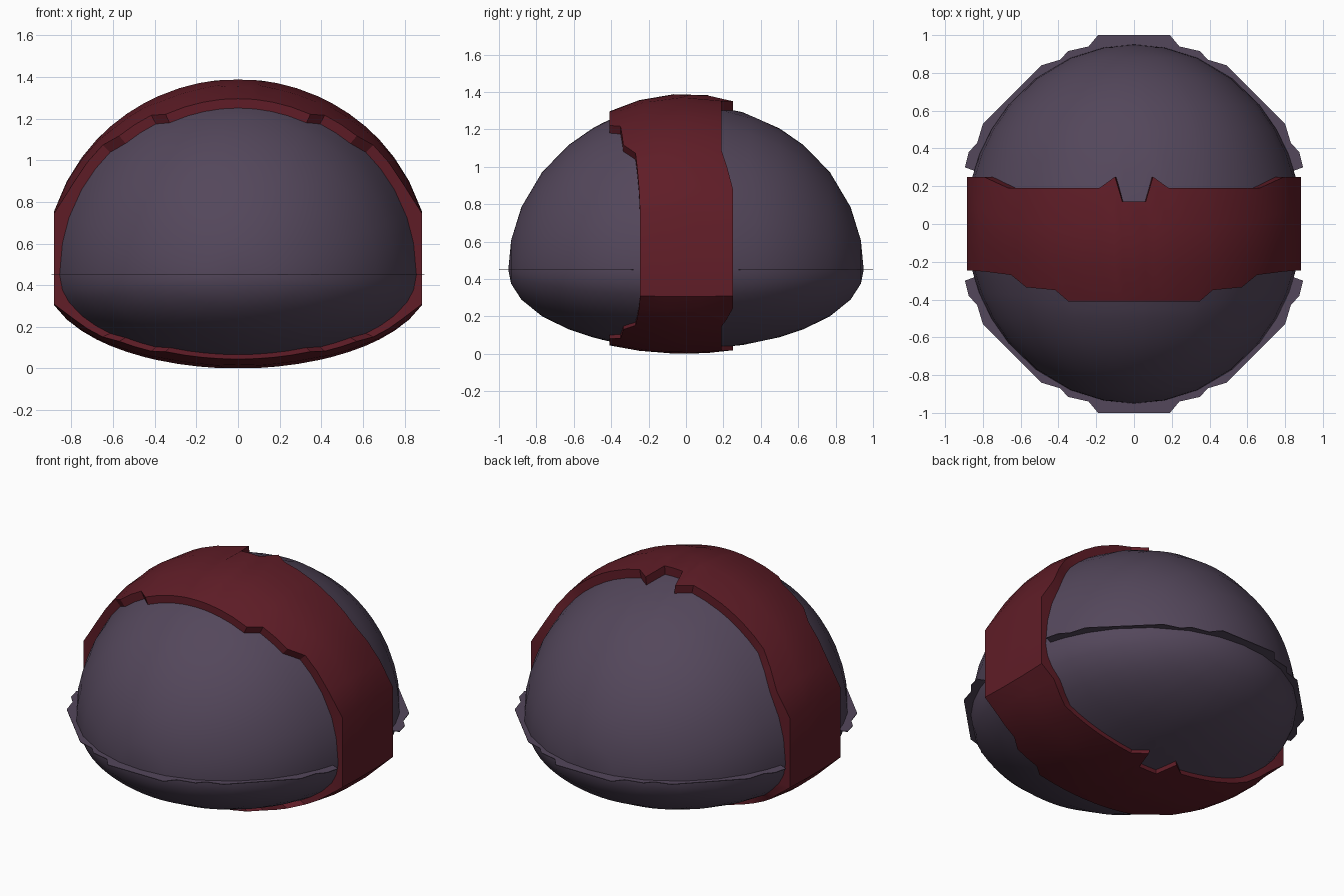
import bpy, bmesh, math

if "Cube" in bpy.data.objects:
    bpy.data.objects.remove(bpy.data.objects["Cube"])

ZC = 0.45            # height of the seam
SQUASH = 0.45 / 0.94  # the lower half is flattened

# Band edge as (distance from centre, y)
FRONT = [(0, -.41), (.37, -.41), (.43, -.35), (.585, -.335), (.65, -.27), (.8, -.25), (.9, -.24)]
BACK = [(0, .12), (.06, .12), (.10, .25), (.18, .19), (.68, .19), (.76, .25), (.9, .25)]
XS = [0, .06, .10, .18, .27, .37, .43, .51, .585, .65, .72, .79, .852]


def edge(table, x):
    x = min(abs(x), .9)
    for (x0, y0), (x1, y1) in zip(table, table[1:]):
        if x <= x1:
            return y0 + (y1 - y0) * (x - x0) / (x1 - x0)
    return table[-1][1]


def angles(with_seam):
    quarter = [math.acos(x / .9) for x in reversed(XS)]
    if with_seam:
        quarter = [0, .18] + quarter
    upper = quarter + [math.pi - a for a in reversed(quarter[:-1])]
    lower = [-a for a in reversed(upper) if 0.001 < a < math.pi - 0.001]
    return upper + lower


def material(name, col):
    m = bpy.data.materials.new(name)
    m.diffuse_color = (*col, 1)
    m.use_nodes = True
    m.node_tree.nodes["Principled BSDF"].inputs["Base Color"].default_value = m.diffuse_color
    return m


def finish(name, bm, mat, angle=30):
    bmesh.ops.recalc_face_normals(bm, faces=bm.faces)
    me = bpy.data.meshes.new(name)
    bm.to_mesh(me)
    bm.free()
    ob = bpy.data.objects.new(name, me)
    bpy.context.collection.objects.link(ob)
    me.materials.append(mat)
    bpy.ops.object.select_all(action='DESELECT')
    ob.select_set(True)
    bpy.context.view_layer.objects.active = ob
    bpy.ops.object.shade_smooth_by_angle(angle=math.radians(angle))
    return ob


def ring_point(r, a, y):
    s = math.sin(a)
    return (r * math.cos(a), y, ZC + r * s * (1 if s > 0 else SQUASH))


def bridge(bm, a, b, closed=True):
    n = len(a)
    for i in range(n if closed else n - 1):
        j = (i + 1) % n
        bm.faces.new((a[i], a[j], b[j], b[i]))


red = material("red", (.115, .012, .02))
purple = material("purple", (.088, .063, .105))

# Central band: closed strip with stepped edges and flat side panels
bm = bmesh.new()
cols = []
for a in angles(False):
    x = .9 * math.cos(a)
    f, b = edge(FRONT, x), edge(BACK, x)
    col = []
    for scale, ts in ((1, (0, .3, .65, 1)), (.9, (1, 0))):
        for t in ts:
            y = f + (b - f) * t
            p = list(ring_point(math.sqrt(.94 ** 2 - y * y) * scale, a, y))
            if abs(x) > .85:
                p[0] = math.copysign(.885 * scale, x)
            col.append(bm.verts.new(p))
    cols.append(col)
for i, c in enumerate(cols):
    bridge(bm, c, cols[(i + 1) % len(cols)])
finish("central_band", bm, red)


# Front and back shells: ellipsoid caps that start just under the band edge
def shell(name, table, sign):
    bm = bmesh.new()
    ang = angles(True)
    rows = []
    for k in range(7):
        row = []
        for a in ang:
            e = abs(edge(table, .9 * math.cos(a))) - .012
            y = [e, (e + .5) / 2, .5, .63, .77, .88, .935][k]
            r = .888 * math.sqrt(1 - (y / .95) ** 2)
            row.append(bm.verts.new(ring_point(r, a, sign * y)))
        rows.append(row)
    for a, b in zip(rows, rows[1:]):
        bridge(bm, a, b)
    pole = bm.verts.new((0, sign * .95, ZC))
    last = rows[-1]
    for i in range(len(last)):
        bm.faces.new((last[i], last[(i + 1) % len(last)], pole))
    finish(name, bm, purple)


shell("front_shell", FRONT, -1)
shell("back_shell", BACK, 1)

# Thin stepped rim plates along the seam
RIM = [(.68, .24), (.80, .265), (.895, .30), (.875, .38), (.83, .43), (.80, .53), (.49, .84),
       (.39, .87), (.35, .915), (.24, .94), (.19, 1.0)]
for name, sign in (("front_rim", -1), ("back_rim", 1)):
    bm = bmesh.new()
    outline = RIM + [(-x, y) for x, y in reversed(RIM)]
    top = [bm.verts.new((x, sign * y, ZC + .002)) for x, y in outline]
    low = [bm.verts.new((x, sign * y, ZC - .002)) for x, y in outline]
    bm.faces.new(top)
    bm.faces.new(low)
    bridge(bm, top, low)
    finish(name, bm, purple)
